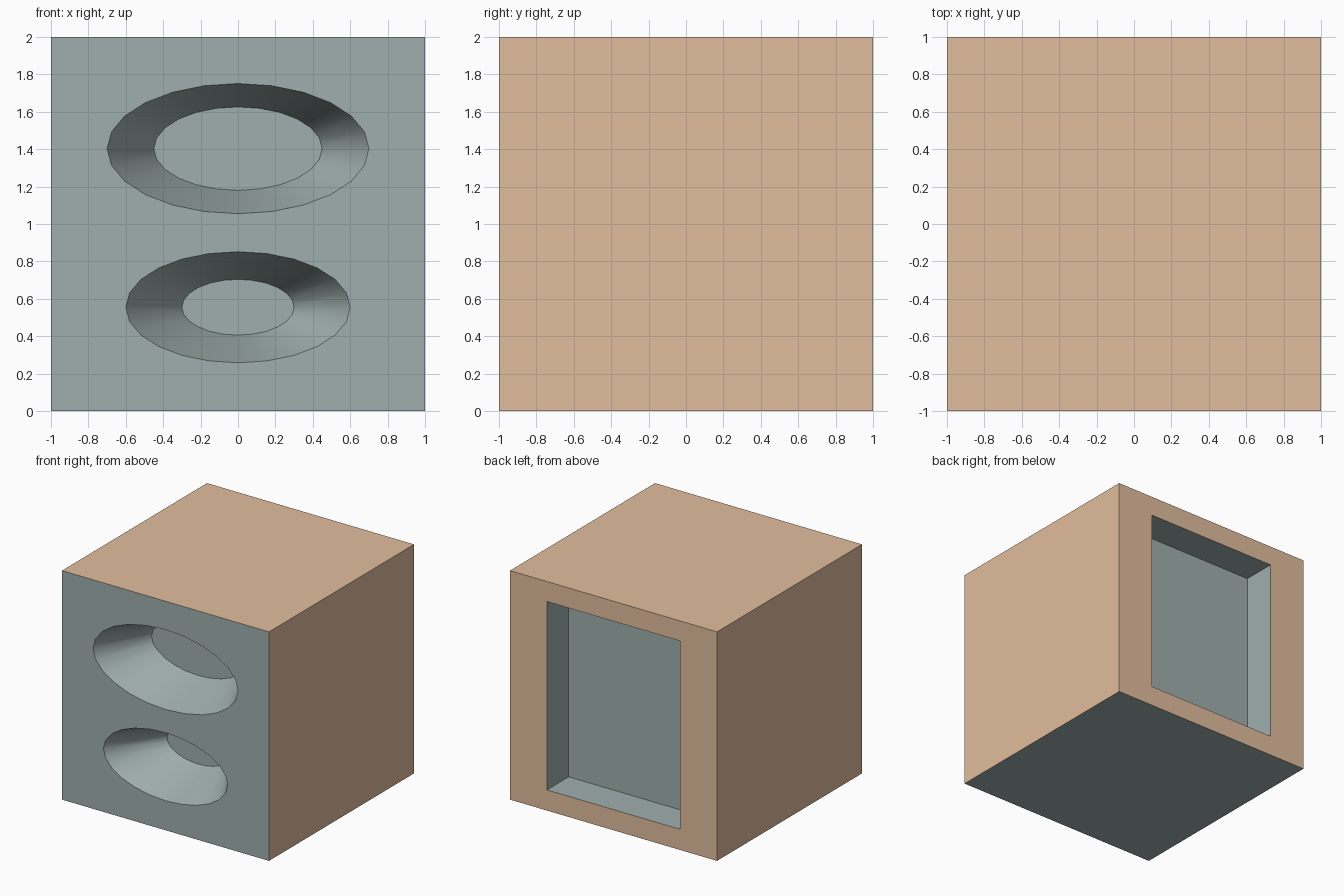
import bpy, bmesh, math

if "Cube" in bpy.data.objects:
    bpy.data.objects.remove(bpy.data.objects["Cube"])


def material(name, rgb):
    m = bpy.data.materials.new(name)
    m.diffuse_color = (*rgb, 1)
    m.use_nodes = True
    m.node_tree.nodes["Principled BSDF"].inputs["Base Color"].default_value = m.diffuse_color
    return m


def mesh_object(name, bm):
    bmesh.ops.recalc_face_normals(bm, faces=bm.faces)
    me = bpy.data.meshes.new(name)
    bm.to_mesh(me)
    bm.free()
    ob = bpy.data.objects.new(name, me)
    bpy.context.collection.objects.link(ob)
    return ob


def box(name, lo, hi):
    bm = bmesh.new()
    bmesh.ops.create_cube(bm, size=1)
    for v in bm.verts:
        v.co = [(a + b) / 2 + c * (b - a) for a, b, c in zip(lo, hi, v.co)]
    return mesh_object(name, bm)


def oval_funnel(name, z, outer, inner, depth=0.45, sides=24):
    # tapered oval cutter, carried on a little in front of the face
    bm = bmesh.new()
    rings = []
    for t in (-0.2, 1):
        rx, rz = [o + (i - o) * t for o, i in zip(outer, inner)]
        angles = [math.tau * k / sides for k in range(sides)]
        rings.append([bm.verts.new((rx * math.cos(a), -1 + depth * t,
                                    z + rz * math.sin(a))) for a in angles])
        bm.faces.new(rings[-1])
    for k in range(sides):
        j = (k + 1) % sides
        bm.faces.new((rings[0][k], rings[0][j], rings[1][j], rings[1][k]))
    return mesh_object(name, bm)


# cabinet: plain front and bottom, wood on the other four sides
cabinet = box("speaker_cabinet", (-1, -1, 0), (1, 1, 2))
grey = material("grey_panel", (0.35, 0.43, 0.42))
wood = material("wood", (0.76, 0.51, 0.34))
cabinet.data.materials.append(grey)
cabinet.data.materials.append(wood)
for p in cabinet.data.polygons:
    p.material_index = 0 if p.normal.y < -0.5 or p.normal.z < -0.5 else 1

# two oval recesses in front, rectangular recess at the back
cutters = [
    oval_funnel("upper_recess", 1.403, (0.70, 0.348), (0.45, 0.223)),
    oval_funnel("lower_recess", 0.555, (0.60, 0.297), (0.30, 0.149)),
    box("back_recess", (-0.643, 0.70, 0.18), (0.643, 1.1, 1.825)),
]
bpy.context.view_layer.objects.active = cabinet
cabinet.select_set(True)
for c in cutters:
    c.data.materials.append(grey)
    c.hide_render = True
    mod = cabinet.modifiers.new(c.name, 'BOOLEAN')
    mod.operation = 'DIFFERENCE'
    mod.solver = 'EXACT'
    mod.object = c
    bpy.ops.object.modifier_apply(modifier=mod.name)
    bpy.data.objects.remove(c)

# smooth funnel walls, crisp box edges
bpy.ops.object.shade_smooth_by_angle(angle=math.radians(40))
